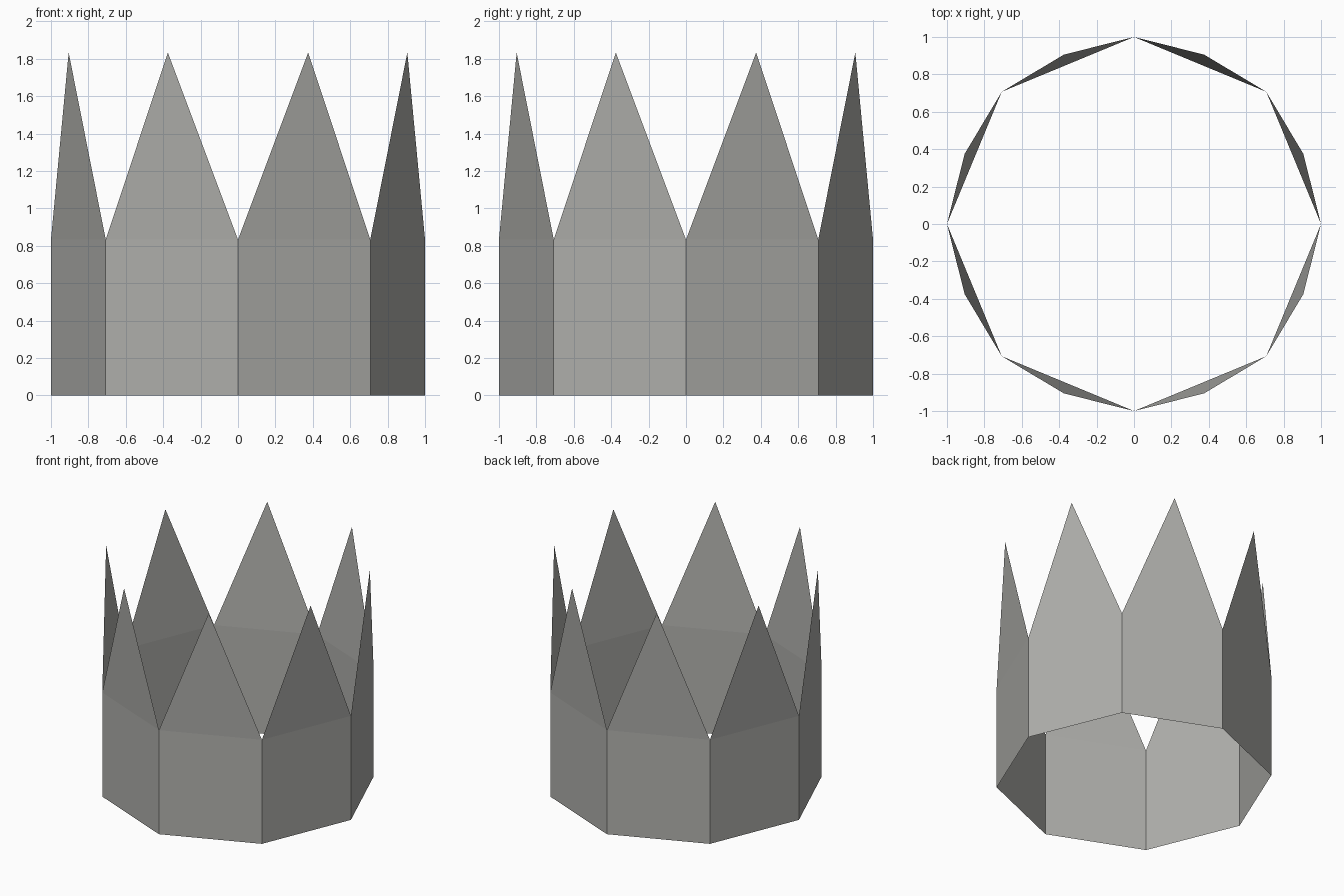
import bpy, bmesh
from math import cos, sin, pi

cube = bpy.data.objects.get("Cube")
if cube:
    bpy.data.objects.remove(cube)

SIDES = 8
BAND_TOP, TIP_Z = 0.833, 1.833
TIP_RADIUS = 0.98  # points lean slightly outward

grey = bpy.data.materials.new("warm_grey")
grey.use_nodes = True
colour = (0.43, 0.43, 0.41, 1)
grey.diffuse_color = colour
grey.node_tree.nodes["Principled BSDF"].inputs["Base Color"].default_value = colour


def polar(radius, step, z):
    a = 2 * pi * step / SIDES
    return (radius * cos(a), radius * sin(a), z)


# Open octagonal band with one triangular point per side
bm = bmesh.new()
low = [bm.verts.new(polar(1, i, 0)) for i in range(SIDES)]
high = [bm.verts.new(polar(1, i, BAND_TOP)) for i in range(SIDES)]
for i in range(SIDES):
    j = (i + 1) % SIDES
    tip = bm.verts.new(polar(TIP_RADIUS, i + 0.5, TIP_Z))
    bm.faces.new((low[i], low[j], high[j], high[i]))
    bm.faces.new((high[i], high[j], tip))

mesh = bpy.data.meshes.new("crown_band")
bm.to_mesh(mesh)
bm.free()
mesh.materials.append(grey)
crown = bpy.data.objects.new("crown_band", mesh)
bpy.context.collection.objects.link(crown)
